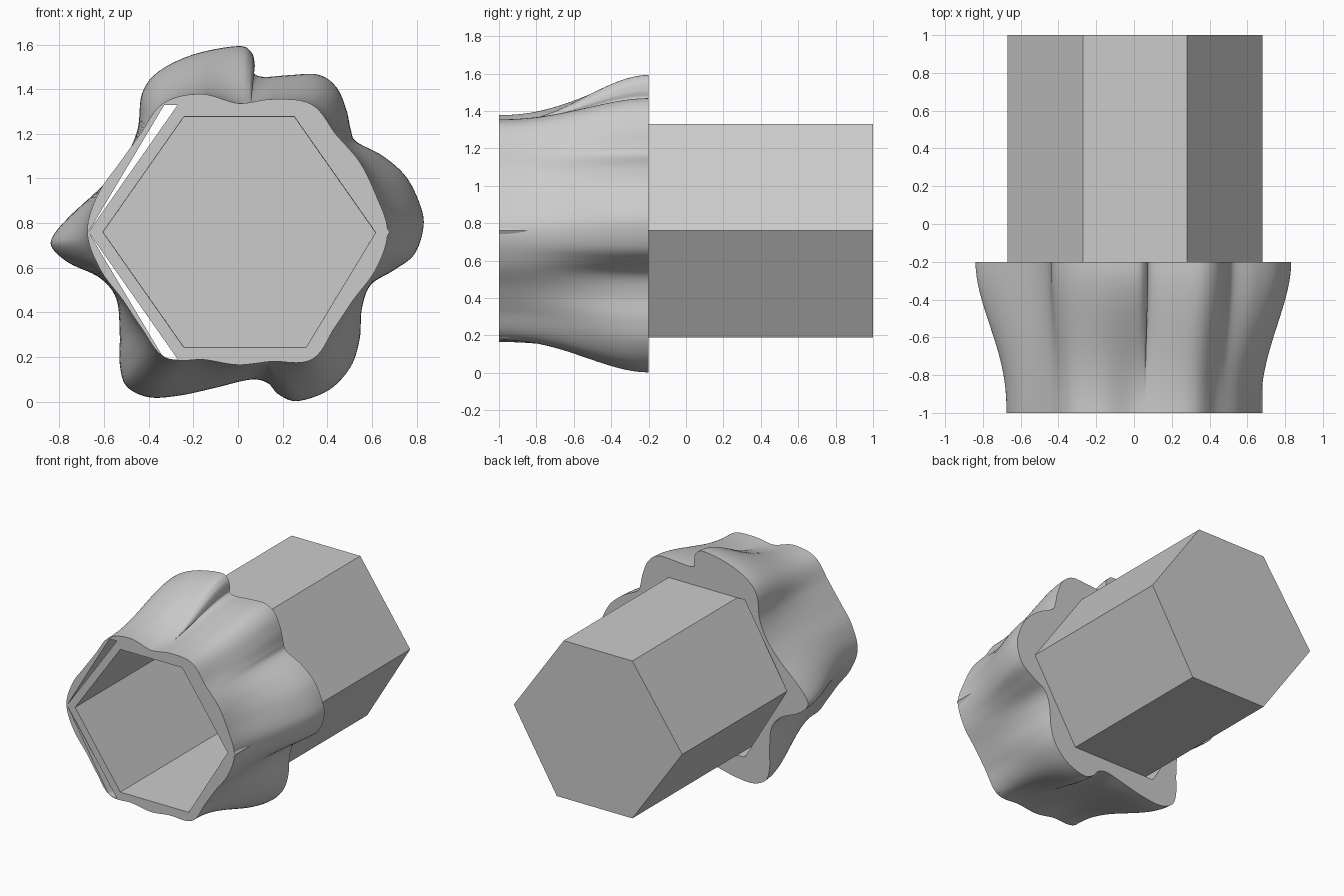
import bpy, bmesh, math
from mathutils import Vector

if "Cube" in bpy.data.objects:
    bpy.data.objects.remove(bpy.data.objects["Cube"])

CZ = 0.76  # height of the long axis


def add_object(name, bm):
    mesh = bpy.data.meshes.new(name)
    bm.to_mesh(mesh)
    bm.free()
    ob = bpy.data.objects.new(name, mesh)
    bpy.context.collection.objects.link(ob)
    return ob


# Hexagonal tube: closed at the back, open at the front
hexagon = [(0.68, 0.76), (0.28, 1.33), (-0.27, 1.33),
           (-0.67, 0.76), (-0.27, 0.19), (0.335, 0.19)]
bm = bmesh.new()
front = bm.faces.new([bm.verts.new((x, -1, z)) for x, z in hexagon])
ext = bmesh.ops.extrude_face_region(bm, geom=[front], use_keep_orig=True)
bmesh.ops.translate(bm, vec=(0, 2, 0),
                    verts=[g for g in ext["geom"] if isinstance(g, bmesh.types.BMVert)])
bmesh.ops.recalc_face_normals(bm, faces=bm.faces)
bmesh.ops.delete(bm, geom=[f for f in bm.faces if all(v.co.y < -0.99 for v in f.verts)],
                 context='FACES_ONLY')
tube = add_object("hex_tube", bm)
wall = tube.modifiers.new("wall", 'SOLIDIFY')
wall.thickness = 0.053
wall.offset = -1
wall.use_even_offset = True

# Collar: wide wavy outline at the back (x, z), clockwise from the top
back_outline = [
    (0, 1.593), (.06, 1.565), (.075, 1.51), (.073, 1.47), (.12, 1.455), (.23, 1.463),
    (.36, 1.465), (.44, 1.41), (.485, 1.31), (.505, 1.22), (.53, 1.165), (.65, 1.10),
    (.755, 1.005), (.82, .87), (.83, .775), (.79, .66), (.70, .59), (.595, .523),
    (.555, .416), (.545, .28), (.505, .157), (.41, .054), (.27, .003), (.185, .03),
    (.13, .085), (.05, .098), (-.11, .06), (-.265, .027), (-.40, .02), (-.50, .07),
    (-.53, .17), (-.53, .304), (-.545, .46), (-.62, .555), (-.755, .62), (-.83, .685),
    (-.83, .74), (-.755, .83), (-.61, .965), (-.51, 1.087), (-.45, 1.22), (-.43, 1.38),
    (-.355, 1.48), (-.195, 1.557)]
# Front outline as radii every 15 degrees, counter-clockwise from +x
front_radii = [.67, .64, .629, .62, .66, .616, .577, .64, .667, .62, .615, .65,
               .675, .64, .60, .61, .65, .592, .595, .60, .66, .61, .60, .64]


def catmull(a, b, c, d, t):
    return 0.5 * (2 * b + (c - a) * t + (2 * a - 5 * b + 4 * c - d) * t * t
                  + (3 * b - a - 3 * c + d) * t ** 3)


def sample(points, u):
    n, i = len(points), math.floor(u)
    return catmull(*(points[(i + k) % n] for k in (-1, 0, 1, 2)), u - i)


def hole_radius(ang):
    c, s = math.cos(ang), math.sin(ang)
    side = 0.67 if c < 0 else 0.68
    corner = 0.33 if c < 0 else (0.28 if s > 0 else 0.335)
    return 1 / max(abs(s) / 0.57, abs(c) / side + abs(s) * (1 - corner / side) / 0.57)


SUB, RINGS = 7, 20
outline = [Vector((x, z - CZ)) for x, z in back_outline]
count = len(outline) * SUB
bm = bmesh.new()
rings = [[] for _ in range(RINGS + 3)]
for i in range(count):
    wide = sample(outline, i / SUB)
    ang = math.atan2(wide.y, wide.x)
    ray = Vector((math.cos(ang), math.sin(ang)))
    narrow = ray * sample(front_radii, math.degrees(ang) / 15)
    for j in range(RINGS + 1):
        t = j / RINGS
        e = t ** 1.15
        e = e * e * (3 - 2 * e)
        p = narrow.lerp(wide, e)
        rings[j].append(bm.verts.new((p.x, -1 + 0.8 * t, CZ + p.y)))
    # hexagonal hole through the middle
    r = hole_radius(ang)
    p, q = ray * r, ray * min(r, narrow.length - 0.002)
    rings[RINGS + 1].append(bm.verts.new((p.x, -0.2, CZ + p.y)))
    rings[RINGS + 2].append(bm.verts.new((q.x, -1, CZ + q.y)))
for j, ring in enumerate(rings):
    nxt = rings[(j + 1) % len(rings)]
    for i in range(count):
        k = (i + 1) % count
        bm.faces.new((ring[i], ring[k], nxt[k], nxt[i]))
bmesh.ops.recalc_face_normals(bm, faces=bm.faces)
collar = add_object("wavy_collar", bm)
bpy.ops.object.select_all(action='DESELECT')
collar.select_set(True)
bpy.context.view_layer.objects.active = collar
bpy.ops.object.shade_smooth_by_angle(angle=math.radians(40))
